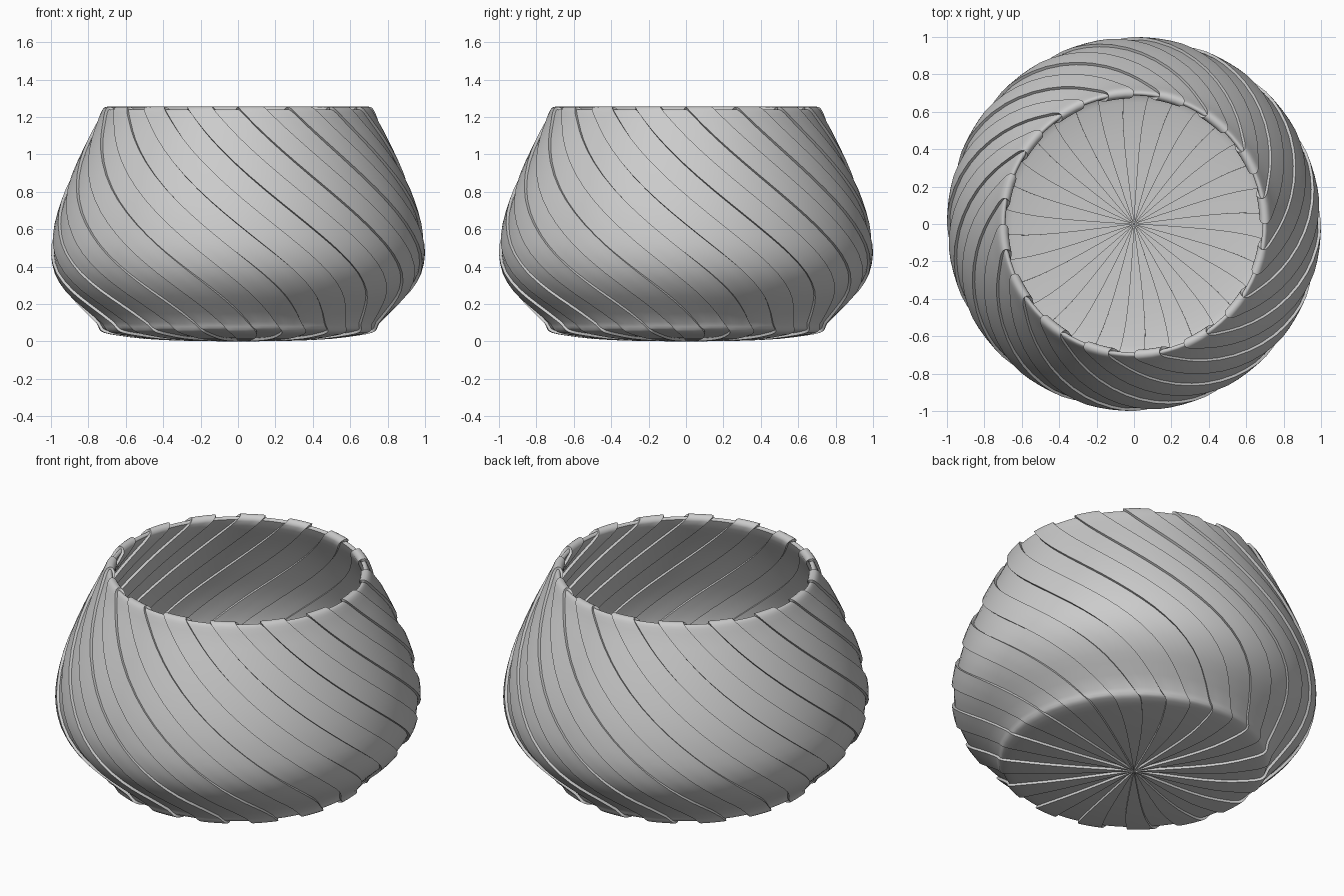
import bpy, bmesh
from math import sin, cos, pi, radians
from mathutils import Vector

if "Cube" in bpy.data.objects:
    bpy.data.objects.remove(bpy.data.objects["Cube"])

HEIGHT, TWIST, STEP = 1.255, radians(90), 0.015
STRIPS, SUB = 32, 3

# Closed wall section (radius, z): underside, outer wall, rim, inner wall, floor
section = [(0, 0), (0.3, 0.004), (0.5, 0.014), (0.65, 0.033), (0.715, 0.046),
           (0.74, 0.062), (0.755, 0.095), (0.86, 0.2), (0.925, 0.27), (0.98, 0.365),
           (1.0, 0.47), (0.992, 0.57), (0.965, 0.69), (0.92, 0.82), (0.86, 0.96),
           (0.80, 1.085), (0.755, 1.175), (0.733, 1.225), (0.718, 1.248), (0.70, 1.255),
           (0.682, 1.248), (0.672, 1.225), (0.70, 1.16), (0.75, 1.065), (0.81, 0.94),
           (0.87, 0.8), (0.915, 0.68), (0.941, 0.57), (0.948, 0.47), (0.93, 0.385),
           (0.88, 0.3), (0.82, 0.23), (0.72, 0.125), (0.695, 0.098), (0.65, 0.084),
           (0.5, 0.065), (0.3, 0.055), (0, 0.05)]


def smooth_path(pts, n):
    """Catmull-Rom points through the section."""
    p = [Vector(q) for q in pts]
    p = [2 * p[0] - p[1]] + p + [2 * p[-1] - p[-2]]
    out = []
    for i in range(1, len(p) - 2):
        a, b, c, d = p[i - 1:i + 3]
        # limit tangents where neighbouring spans differ in length
        span = (c - b).length
        m0 = (c - a) * span / ((b - a).length + span)
        m1 = (d - b) * span / ((d - c).length + span)
        for k in range(n):
            t = k / n
            out.append(b * (2*t**3 - 3*t*t + 1) + m0 * (t**3 - 2*t*t + t)
                       + c * (3*t*t - 2*t**3) + m1 * (t**3 - t*t))
    return out + [p[-2]]


raised = smooth_path(section, 2)

# Recessed section, sunk into the wall along its normals
sunk = []
for i, q in enumerate(raised):
    d = (raised[min(i + 1, len(raised) - 1)] - raised[max(i - 1, 0)]).normalized()
    s = q + Vector((-d.y, d.x)) * STEP
    if i in (0, len(raised) - 1):
        s.x = 0
    s.x = max(s.x, 0)
    sunk.append(s)

# Twisted strips, alternately raised and recessed
bm = bmesh.new()
columns = []
for strip in range(STRIPS):
    shape = raised if strip % 2 == 0 else sunk
    for k in range(SUB + 1):
        a0 = 2 * pi * (strip + k / SUB) / STRIPS
        col = []
        for q, ref in zip(shape, raised):
            a = a0 + TWIST * (1 - ref.y / HEIGHT)
            col.append(bm.verts.new((q.x * cos(a), q.x * sin(a), q.y)))
        columns.append(col)
for i, c in enumerate(columns):
    n = columns[(i + 1) % len(columns)]
    for j in range(len(raised) - 1):
        bm.faces.new((c[j], n[j], n[j + 1], c[j + 1]))
bmesh.ops.remove_doubles(bm, verts=bm.verts, dist=0.0002)
bmesh.ops.recalc_face_normals(bm, faces=bm.faces)

mesh = bpy.data.meshes.new("twisted_bowl")
bm.to_mesh(mesh)
bm.free()
bowl = bpy.data.objects.new("twisted_bowl", mesh)
bpy.context.collection.objects.link(bowl)
bpy.context.view_layer.objects.active = bowl
bowl.select_set(True)
bpy.ops.object.shade_smooth_by_angle(angle=radians(35))
